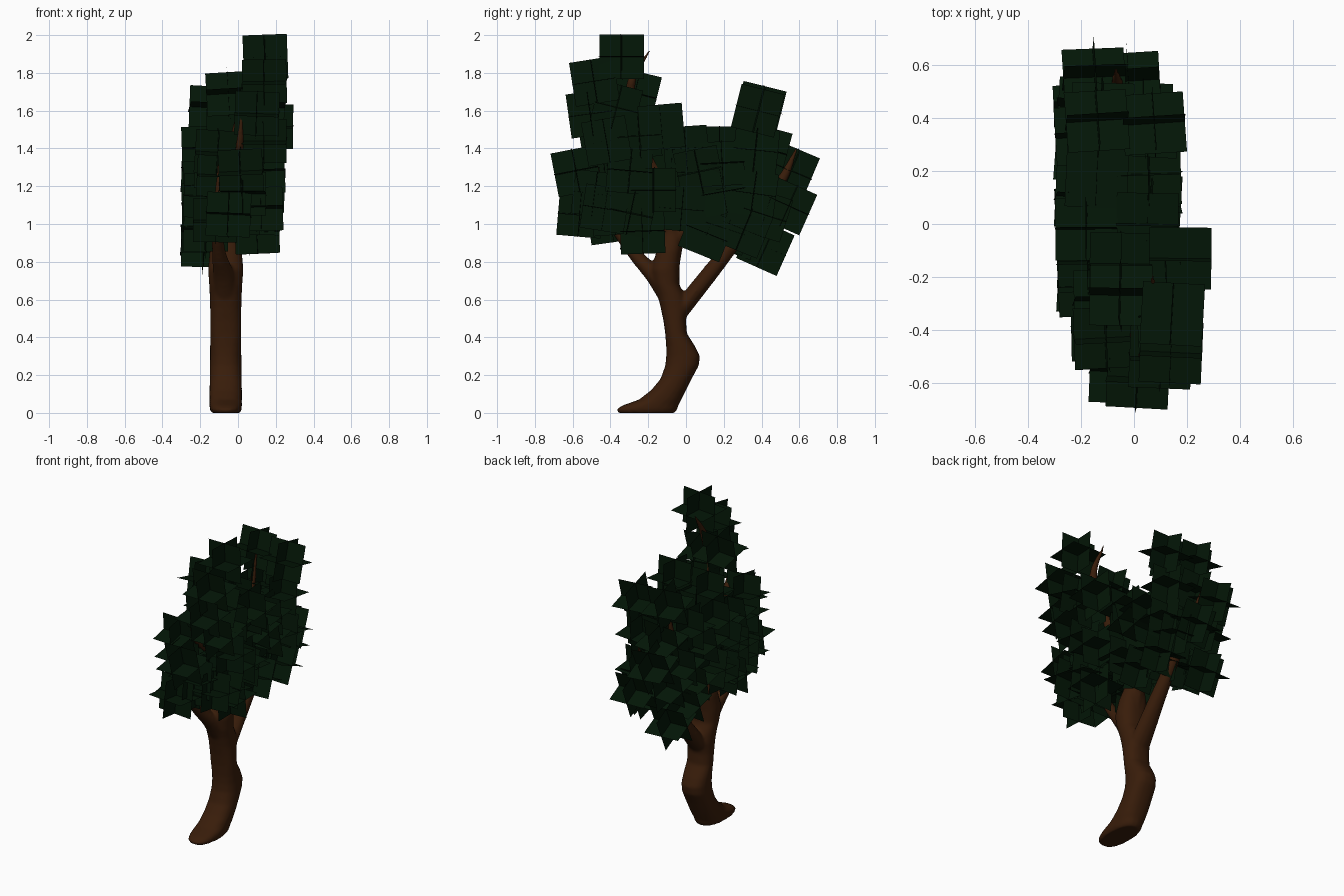
import bpy, bmesh, math, random
from mathutils import Matrix, Vector, Euler

random.seed(4)


def material(name, rgb):
    m = bpy.data.materials.new(name)
    m.diffuse_color = (*rgb, 1)
    return m


bark = material("bark", (0.040, 0.012, 0.003))
leaf = material("leaf", (0.001, 0.008, 0.002))


def finish(bm, name, mat, smooth):
    me = bpy.data.meshes.new(name)
    bm.to_mesh(me)
    bm.free()
    me.materials.append(mat)
    ob = bpy.data.objects.new(name, me)
    bpy.context.collection.objects.link(ob)
    for p in me.polygons:
        p.use_smooth = smooth
    return ob


def loft(bm, rings):
    loops = [[bm.verts.new(p) for p in r] for r in rings]
    n = len(loops[0])
    for a, b in zip(loops, loops[1:]):
        for i in range(n):
            j = (i + 1) % n
            bm.faces.new((a[i], a[j], b[j], b[i]))
    bm.faces.new(loops[0][::-1])
    bm.faces.new(loops[-1])


# Trunk: horizontal sections (z, y min, y max, half width in x)
sections = [
    (0.00, -0.36, -0.06, 0.076), (0.02, -0.368, -0.045, 0.085), (0.04, -0.335, -0.04, 0.086),
    (0.07, -0.25, -0.025, 0.086), (0.12, -0.185, 0.0, 0.086), (0.18, -0.135, 0.03, 0.085),
    (0.25, -0.11, 0.068, 0.084), (0.30, -0.105, 0.074, 0.083), (0.35, -0.105, 0.05, 0.083),
    (0.42, -0.11, 0.005, 0.082), (0.49, -0.12, 0.0, 0.082), (0.56, -0.135, 0.01, 0.083),
    (0.62, -0.15, -0.005, 0.085), (0.68, -0.17, -0.035, 0.088), (0.76, -0.185, -0.035, 0.094),
    (0.86, -0.155, -0.025, 0.085), (0.96, -0.12, -0.02, 0.055)]
bm = bmesh.new()
rings = []
for z, y0, y1, rx in sections:
    ring = []
    for k in range(20):
        a = math.tau * k / 20
        c, s = math.cos(a), math.sin(a)
        ring.append((-0.065 + rx * math.copysign(abs(c) ** 0.8, c),
                     (y0 + y1) / 2 + (y1 - y0) / 2 * math.copysign(abs(s) ** 0.9, s), z))
    rings.append(ring)
loft(bm, rings)


def branch(pts, root_width=1.0):
    """Tapered tube through (x, y, z, radius) points; root_width widens its start in x."""
    P = [Vector(p) for p in pts]
    P = [2 * P[0] - P[1]] + P + [2 * P[-1] - P[-2]]
    path = []
    for i in range(1, len(P) - 2):
        a, b, c, d = P[i - 1:i + 3]
        for s in range(4):
            t = s / 4
            path.append(0.5 * (2 * b + (c - a) * t + (2 * a - 5 * b + 4 * c - d) * t * t
                               + (3 * b - a - 3 * c + d) * t ** 3))
    path.append(P[-2])
    rings = []
    for i, p in enumerate(path):
        tan = path[min(i + 1, len(path) - 1)].xyz - path[max(i - 1, 0)].xyz
        side = tan.cross(Vector((1, 0, 0))).normalized()
        other = side.cross(tan).normalized() * (1 + (root_width - 1) * max(0, 1 - i / 9))
        rings.append([p.xyz + p.w * (math.cos(q) * side + math.sin(q) * other)
                      for q in (math.tau * k / 12 for k in range(12))])
    loft(bm, rings)


# Rear limb and its fork
branch([(-0.065, -0.06, 0.50, .045), (-0.06, 0.04, 0.63, .046), (-0.05, 0.19, 0.82, .042),
        (-0.05, 0.34, 1.02, .036), (-0.06, 0.50, 1.22, .029), (-0.07, 0.59, 1.41, .006)], 1.6)
branch([(-0.05, 0.2, 0.82, .034), (-0.1, 0.24, 1.05, .032),
        (-0.13, 0.31, 1.3, .026), (-0.13, 0.38, 1.62, .006)])
# Main limb
branch([(-0.06, -0.1, 0.8, .07), (-0.06, -0.07, 0.96, .055), (-0.04, -0.13, 1.2, .045),
        (0.0, -0.27, 1.5, .032), (0.07, -0.29, 1.75, .024), (0.07, -0.19, 1.92, .006)])
# Front limb, its fork and the middle branch
branch([(-0.065, -0.07, 0.55, .04), (-0.075, -0.165, 0.72, .045), (-0.1, -0.27, 0.84, .036),
        (-0.11, -0.38, 1.0, .03), (-0.1, -0.46, 1.2, .02), (-0.1, -0.47, 1.34, .006)], 1.5)
branch([(-0.02, -0.14, 1.15, .035), (0.0, -0.34, 1.3, .03),
        (0.01, -0.46, 1.42, .022), (0.02, -0.5, 1.62, .006)])
branch([(-0.06, -0.07, 0.9, .04), (-0.02, 0.06, 1.03, .032),
        (0.0, 0.15, 1.1, .025), (0.0, 0.2, 1.3, .006)])
bmesh.ops.recalc_face_normals(bm, faces=bm.faces)

# Fuse trunk and limbs into one smooth surface
trunk = finish(bm, "trunk_and_branches", bark, True)
fuse = trunk.modifiers.new("fuse", "REMESH")
fuse.mode = "VOXEL"
fuse.voxel_size = 0.009
fuse.use_smooth_shade = True
soften = trunk.modifiers.new("soften", "SMOOTH")
soften.factor = 0.5
soften.iterations = 6

# Leaf clumps: (x, y, z, tilt about x in degrees)
front_crown = [
    (0.145, -0.34, 1.885, 0), (0.14, -0.485, 1.755, 9), (-0.05, -0.27, 1.69, -14),
    (0.13, -0.37, 1.62, -14), (0.10, -0.505, 1.585, 8), (0.14, -0.42, 1.44, 10),
    (0.015, -0.58, 1.28, 11), (0.13, -0.30, 1.28, -5), (-0.10, -0.43, 1.26, 6),
    (-0.05, -0.56, 1.05, -5), (0.12, -0.43, 1.08, -9), (-0.17, -0.23, 1.15, 3),
    (0.11, -0.29, 1.06, -12), (-0.12, -0.40, 1.02, 8), (0.03, -0.48, 1.16, -7),
    (-0.17, -0.22, 0.97, -6), (-0.11, -0.43, 1.38, 10), (0.0, -0.38, 1.06, 4),
    (-0.11, -0.29, 1.30, -8), (0.12, -0.25, 1.47, 4)]
middle_crown = [
    (0.175, -0.13, 1.515, 5), (-0.05, -0.15, 1.49, 5), (0.10, -0.23, 0.96, 2),
    (0.13, -0.17, 1.18, 0), (-0.17, -0.14, 1.22, 6), (-0.18, -0.02, 1.40, -4),
    (0.05, 0.0, 1.40, 4), (0.06, 0.07, 1.28, 12), (-0.14, 0.18, 1.40, 0),
    (0.05, -0.02, 1.08, -5), (-0.18, 0.02, 1.10, 8), (0.05, 0.11, 0.95, -22),
    (-0.18, 0.10, 1.28, -8), (-0.17, -0.13, 1.0, 4), (0.0, -0.08, 1.28, -3),
    (0.05, 0.20, 1.17, 10), (-0.17, 0.19, 1.07, -15), (0.06, 0.19, 1.32, 3)]
rear_crown = [
    (-0.14, 0.39, 1.615, -14), (0.075, 0.38, 1.60, -14), (-0.12, 0.42, 1.395, -15),
    (-0.15, 0.555, 1.285, -23), (-0.02, 0.54, 1.095, -24), (-0.185, 0.42, 0.88, -24),
    (0.06, 0.36, 1.16, -8), (0.06, 0.31, 0.97, -22), (-0.18, 0.33, 1.22, -10),
    (-0.18, 0.27, 0.96, -20), (-0.17, 0.44, 1.12, -16), (0.03, 0.42, 1.05, -18),
    (0.05, 0.37, 1.39, -6), (-0.05, 0.22, 0.98, -18)]
SIDE = 0.235


def foliage(name, clumps):
    """Each clump is three crossed squares."""
    bm = bmesh.new()
    for x, y, z, tilt in clumps:
        wob = [math.radians(random.uniform(-4, 4)) for _ in range(2)]
        place = Matrix.Translation((x, y, z)) @ Euler((math.radians(tilt), *wob)).to_matrix().to_4x4()
        for axis in ("X", "Y", None):
            turn = Matrix.Rotation(math.pi / 2, 4, axis) if axis else Matrix.Identity(4)
            bmesh.ops.create_grid(bm, x_segments=1, y_segments=1, size=SIDE / 2, matrix=place @ turn)
    finish(bm, name, leaf, False)


foliage("front_foliage", front_crown)
foliage("middle_foliage", middle_crown)
foliage("rear_foliage", rear_crown)
